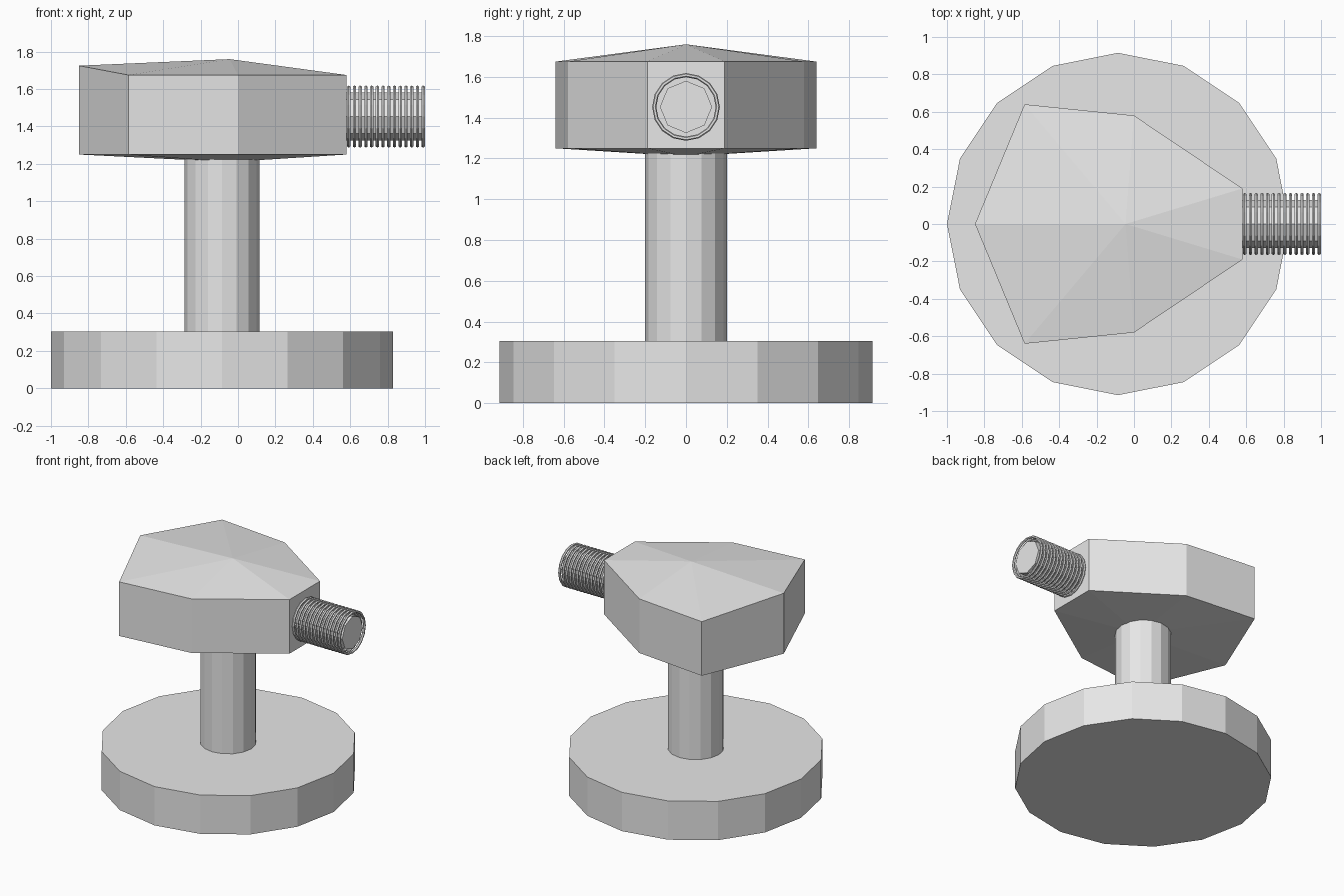
import bpy, bmesh, math
from mathutils import Matrix, Vector

cube = bpy.data.objects.get("Cube")
if cube:
    bpy.data.objects.remove(cube, do_unlink=True)

AXIS_X = -0.085   # centre line of base and post
BOLT_Z = 1.453    # height of the threaded bolt

grey = bpy.data.materials.new("light_grey")
grey.use_nodes = True
grey.diffuse_color = (0.8, 0.8, 0.8, 1)
grey.node_tree.nodes["Principled BSDF"].inputs["Base Color"].default_value = (0.8, 0.8, 0.8, 1)


def finish(name, bm):
    bmesh.ops.recalc_face_normals(bm, faces=bm.faces)
    mesh = bpy.data.meshes.new(name)
    bm.to_mesh(mesh)
    bm.free()
    mesh.materials.append(grey)
    obj = bpy.data.objects.new(name, mesh)
    bpy.context.collection.objects.link(obj)
    return obj


def cylinder(name, sides, radius, length, matrix):
    bm = bmesh.new()
    bmesh.ops.create_cone(bm, cap_ends=True, segments=sides, radius1=radius,
                          radius2=radius, depth=length, matrix=matrix)
    return finish(name, bm)


# Round base and upright post
cylinder("base", 16, 0.915, 0.305, Matrix.Translation((AXIS_X, 0, 0.1525)))
cylinder("post", 16, 0.2, 0.95, Matrix.Translation((AXIS_X, 0, 0.765)))

# Head: mirrored seven-sided outline with shallow peaks above and below
half = [(0.58, 0.19, 1.675), (0, 0.58, 1.675), (-0.585, 0.64, 1.675)]
outline = half + [(-0.85, 0, 1.725)] + [(x, -y, z) for x, y, z in reversed(half)]
bm = bmesh.new()
top = [bm.verts.new(p) for p in outline]
low = [bm.verts.new((x, y, 1.25)) for x, y, z in outline]
peak = bm.verts.new((-0.045, 0, 1.76))
under = bm.verts.new((-0.045, 0, 1.21))
for i in range(len(outline)):
    j = (i + 1) % len(outline)
    bm.faces.new((low[i], low[j], top[j], top[i]))
    bm.faces.new((top[i], top[j], peak))
    bm.faces.new((low[j], low[i], under))
finish("head", bm)

# Bolt core
along_x = Matrix.Rotation(math.pi / 2, 4, "Y")
cylinder("bolt_core", 8, 0.128, 0.44, Matrix.Translation((0.775, 0, BOLT_Z)) @ along_x)

# Thread: a row of thin rings around the core
RINGS, SIDES, TUBE = 14, 16, 6
bm = bmesh.new()
for r in range(RINGS):
    x = 0.592 + r * 0.398 / (RINGS - 1)
    grid = []
    for i in range(SIDES):
        a = math.tau * i / SIDES
        loop = []
        for k in range(TUBE):
            b = math.tau * k / TUBE
            rad = 0.156 + 0.01 * math.cos(b)
            loop.append(bm.verts.new(Vector((x + 0.01 * math.sin(b), rad * math.cos(a),
                                             BOLT_Z + rad * math.sin(a)))))
        grid.append(loop)
    for i in range(SIDES):
        n = (i + 1) % SIDES
        for k in range(TUBE):
            m = (k + 1) % TUBE
            bm.faces.new((grid[i][k], grid[n][k], grid[n][m], grid[i][m]))
finish("bolt_thread", bm)
